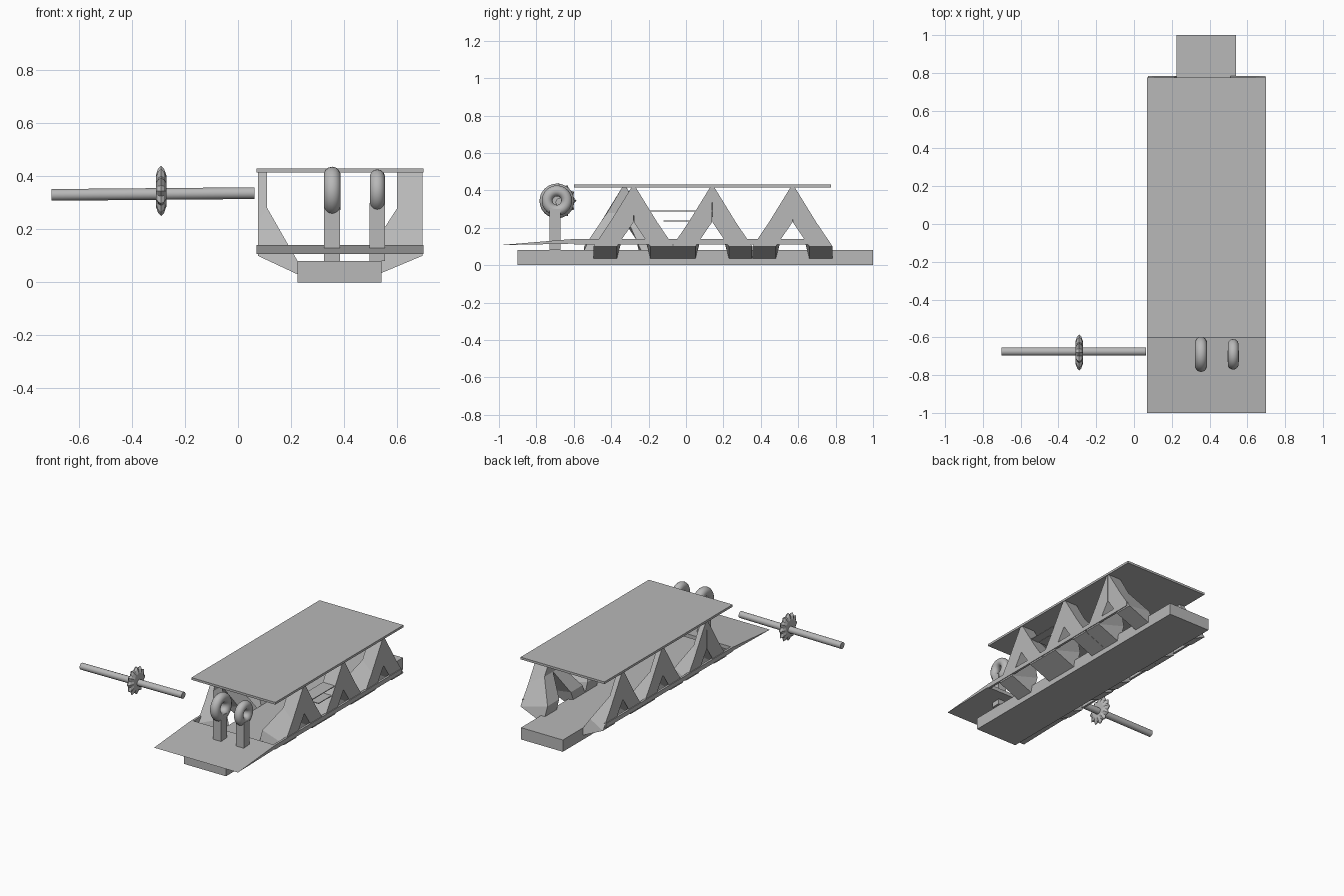
import bpy, bmesh, math
from mathutils import Matrix

cube = bpy.data.objects.get("Cube")
if cube:
    bpy.data.objects.remove(cube, do_unlink=True)

grey = bpy.data.materials.new("plain grey")
grey.use_nodes = True
COLOUR = (0.48, 0.48, 0.48, 1)
grey.diffuse_color = COLOUR
grey.node_tree.nodes["Principled BSDF"].inputs["Base Color"].default_value = COLOUR


def finish(name, bm, smooth=False):
    """Turn a bmesh into a named object in the shared grey."""
    bmesh.ops.recalc_face_normals(bm, faces=bm.faces)
    mesh = bpy.data.meshes.new(name)
    bm.to_mesh(mesh)
    bm.free()
    mesh.materials.append(grey)
    ob = bpy.data.objects.new(name, mesh)
    bpy.context.collection.objects.link(ob)
    if smooth:
        bpy.ops.object.select_all(action='DESELECT')
        ob.select_set(True)
        bpy.context.view_layer.objects.active = ob
        bpy.ops.object.shade_smooth_by_angle(angle=math.radians(35))
    return ob


def loft(bm, rings):
    """Skin a chain of equal point rings and cap both ends."""
    loops = [[bm.verts.new(p) for p in ring] for ring in rings]
    n = len(loops[0])
    for a, b in zip(loops, loops[1:]):
        for i in range(n):
            j = (i + 1) % n
            bm.faces.new((a[i], a[j], b[j], b[i]))
    bm.faces.new(loops[0])
    bm.faces.new(loops[-1])


def box(name, x, y, z):
    bm = bmesh.new()
    loft(bm, [[(x[0], y[0], h), (x[1], y[0], h), (x[1], y[1], h), (x[0], y[1], h)] for h in z])
    return finish(name, bm)


# Keel beam, roof panel and side rails
box("keel_beam", (0.225, 0.54), (-0.9, 1.0), (0, 0.08))
box("roof_panel", (0.07, 0.70), (-0.6, 0.775), (0.415, 0.43))
for name, x in (("right_rail", (0.07, 0.085)), ("left_rail", (0.685, 0.70))):
    box(name, x, (-0.6, 0.76), (0.11, 0.14))

# Wedge-shaped front ramp
bm = bmesh.new()
loft(bm, [[(x, -1, 0.107), (x, -0.6, 0.115), (x, -0.6, 0.14)] for x in (0.07, 0.70)])
finish("front_ramp", bm)


# Inverted V frames, whose legs bend inwards to the beam
def leg(bm, apex, side, outer, inner):
    rings = []
    for (xo, zo), (xi, zi) in zip(outer, inner):
        ring = []
        for x, z, order in ((xo, zo, 1), (xi, zi, -1)):
            far = max(0.012, 0.68 * (0.415 - max(z, 0.1)))
            near = max(0, far - 0.125)
            for offset in (near, far)[::order]:
                ring.append((x, apex + side * offset, z))
        rings.append(ring)
    loft(bm, rings)


right_outer = [(0.075, 0.415), (0.075, 0.23), (0.075, 0.10), (0.225, 0.03)]
right_inner = [(0.11, 0.415), (0.11, 0.28), (0.19, 0.14), (0.225, 0.08)]
left_outer = [(0.695, 0.415), (0.695, 0.23), (0.695, 0.10), (0.54, 0.035)]
left_inner = [(0.60, 0.415), (0.60, 0.28), (0.51, 0.14), (0.51, 0.08)]
frames = (("right", right_outer, right_inner, (-0.33, 0.14, 0.57)),
          ("left", left_outer, left_inner, (-0.28, 0.14, 0.57)))
for label, outer, inner, apexes in frames:
    for place, apex in zip(("front", "middle", "back"), apexes):
        bm = bmesh.new()
        for side in (-1, 1):
            leg(bm, apex, side, outer, inner)
        finish(f"{label}_{place}_frame", bm)

# Thin shelves between the left frames
box("upper_shelf", (0.60, 0.69), (-0.20, 0.22), (0.286, 0.291))
box("lower_shelf", (0.60, 0.69), (-0.12, 0.08), (0.233, 0.238))


# Ring bearings on square posts
def ring_bearing(name, x, z, major, minor):
    bm = bmesh.new()
    rows = []
    for i in range(32):
        a = math.tau * i / 32
        row = []
        for j in range(14):
            b = math.tau * j / 14
            r = major + minor * math.cos(b)
            row.append(bm.verts.new((x + minor * math.sin(b),
                                     -0.69 + r * math.cos(a), z + r * math.sin(a))))
        rows.append(row)
    for i, row in enumerate(rows):
        after = rows[(i + 1) % len(rows)]
        for j in range(len(row)):
            k = (j + 1) % len(row)
            bm.faces.new((row[j], row[k], after[k], after[j]))
    finish(name, bm, smooth=True)


for name, x, z, major, minor, foot in (("right", 0.355, 0.343, 0.061, 0.032, 0.06),
                                       ("left", 0.525, 0.345, 0.052, 0.029, 0.08)):
    ring_bearing(name + "_ring", x, z, major, minor)
    box(name + "_ring_post", (x - 0.03, x + 0.03), (-0.73, -0.67), (foot, 0.30))

# Axle rod, tilted very slightly
bm = bmesh.new()
spin = Matrix.Rotation(math.radians(89.5), 4, 'Y')
bmesh.ops.create_cone(bm, cap_ends=True, segments=20, radius1=0.022, radius2=0.022, depth=0.765,
                      matrix=Matrix.Translation((-0.32, -0.675, 0.333)) @ spin)
finish("axle_rod", bm, smooth=True)

# Toothed wheel, thinning towards its rim
bm = bmesh.new()
TEETH = 12
rings = []
for offset, scale in ((-0.02, 0.62), (-0.011, 0.88), (0, 1), (0.011, 0.88), (0.02, 0.62)):
    ring = []
    for i in range(TEETH * 2):
        a = math.tau * i / (TEETH * 2)
        r = scale * (0.095 if i % 2 == 0 else 0.078)
        ring.append((-0.29 + offset, -0.68 + r * math.cos(a), 0.345 + r * math.sin(a)))
    rings.append(ring)
loft(bm, rings)
finish("toothed_wheel", bm)
